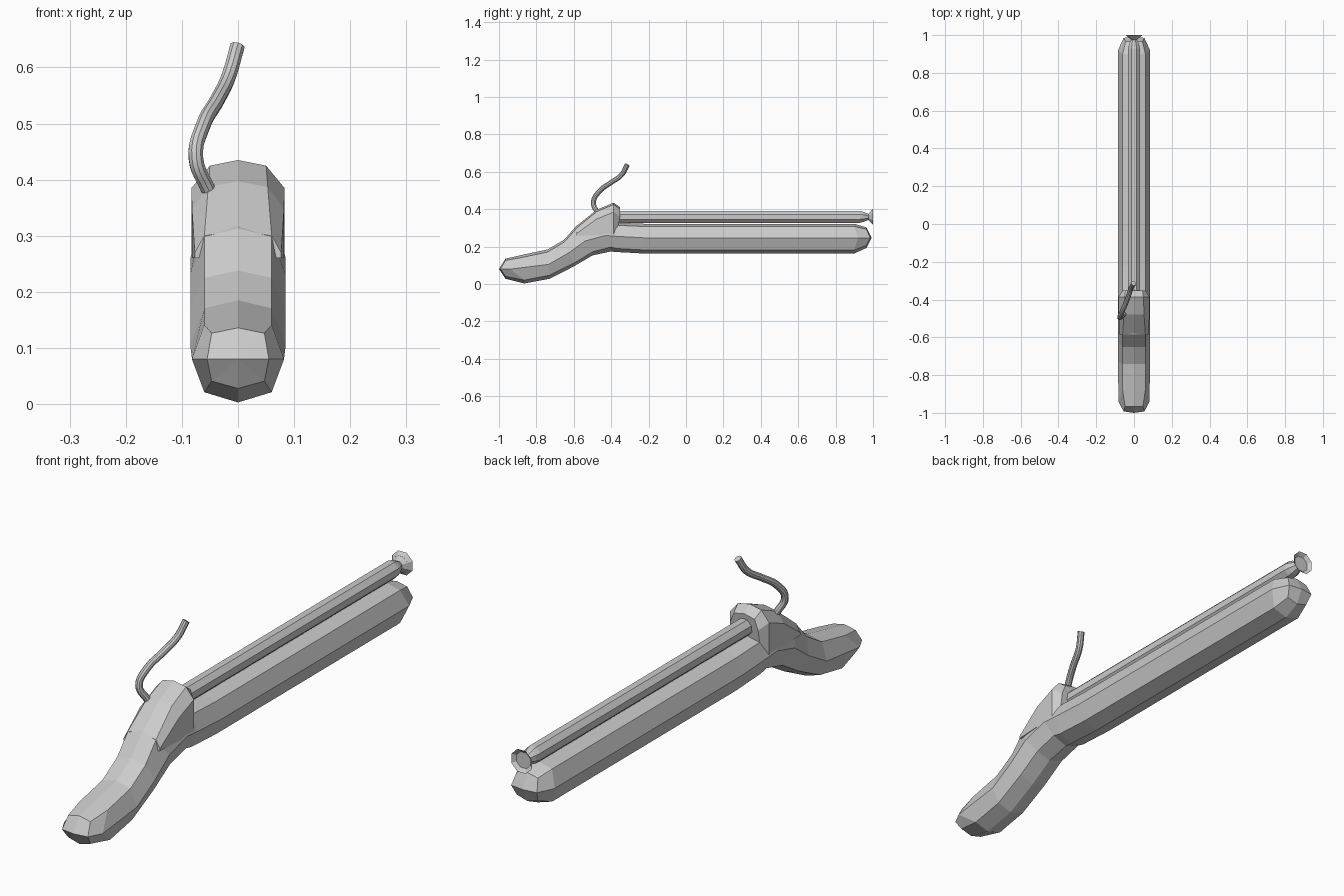
import bpy, bmesh
from math import cos, sin, pi

if "Cube" in bpy.data.objects:
    bpy.data.objects.remove(bpy.data.objects["Cube"])


def make_object(name, bm):
    bmesh.ops.recalc_face_normals(bm, faces=bm.faces)
    mesh = bpy.data.meshes.new(name)
    bm.to_mesh(mesh)
    bm.free()
    ob = bpy.data.objects.new(name, mesh)
    bpy.context.collection.objects.link(ob)
    return ob


def loft(name, rings, tips=(None, None)):
    """Skin closed rings; each end gets a fan to a tip or one flat face."""
    bm = bmesh.new()
    loops = [[bm.verts.new(p) for p in ring] for ring in rings]
    n = len(loops[0])
    for a, b in zip(loops, loops[1:]):
        for i in range(n):
            j = (i + 1) % n
            bm.faces.new((a[i], a[j], b[j], b[i]))
    for loop, tip in zip((loops[0], loops[-1]), tips):
        if tip is None:
            bm.faces.new(loop)
        else:
            c = bm.verts.new(tip)
            for i in range(n):
                bm.faces.new((loop[i], loop[(i + 1) % n], c))
    return make_object(name, bm)


def section(top, mid, low, w_edge, w_mid):
    """Eight-sided stock section from (y, z) of its top, middle and bottom."""
    def mix(a, b, f):
        return (a[0], a[1] + (b[1] - a[1]) * f)
    hi, lo = mix(top, low, 0.09), mix(low, top, 0.12)
    half = [(0, top), (w_edge, hi), (w_mid, mid), (w_edge, lo), (0, low)]
    ring = half + [(-x, p) for x, p in half[-2:0:-1]]
    return [(x, p[0], p[1]) for x, p in ring]


# stock: curved grip running into the long straight fore-end
E, M = 0.06, 0.085
stock_profile = [
    ((-0.965, 0.136), (-0.992, 0.08), (-0.965, 0.028), 0.047, 0.055),
    ((-0.88, 0.155), (-0.94, 0.08), (-0.865, 0.003), E, 0.082),
    ((-0.74, 0.185), (-0.735, 0.105), (-0.73, 0.028), E, M),
    ((-0.65, 0.238), (-0.625, 0.168), (-0.60, 0.094), E, M),
    ((-0.585, 0.313), (-0.54, 0.23), (-0.50, 0.153), E, M),
    ((-0.47, 0.37), (-0.43, 0.26), (-0.403, 0.174), E, M),
    ((-0.37, 0.328), (-0.37, 0.255), (-0.37, 0.171), E, M),
    ((-0.22, 0.322), (-0.22, 0.247), (-0.22, 0.163), E, M),
    ((0.90, 0.322), (0.92, 0.247), (0.90, 0.163), E, M),
    ((0.965, 0.303), (0.985, 0.247), (0.965, 0.193), 0.045, 0.055),
]
loft("stock", [section(*s) for s in stock_profile],
     ((0, -1.0, 0.08), (0, 0.992, 0.247)))

# breech hump rising at the rear of the barrel
hump_profile = [(-0.585, 0.31, 0.06, 0.077), (-0.478, 0.397, 0.053, 0.082),
                (-0.387, 0.435, 0.05, 0.083), (-0.353, 0.411, 0.045, 0.06)]
hump = []
for k, (y, z, a, b) in enumerate(hump_profile):
    side = max(z - 0.05, 0.27)
    half = [(a, z - 0.01), (b, side)]
    foot = (b, 0.26)
    yf = -0.37 if k == 3 else y
    ring = [(0, y, z)] + [(x, y, h) for x, h in half] + [(foot[0], yf, foot[1])]
    ring += [(-x, yy, h) for x, yy, h in ring[:0:-1]]
    hump.append(ring)
loft("breech_hump", hump)

# barrel: octagonal tube with a pinched neck and a dished flared mouth
barrel_profile = [(-0.40, 0.034), (0.93, 0.034), (0.95, 0.029), (0.975, 0.017),
                  (1.0, 0.047), (0.988, 0.033)]
loft("barrel", [[(r * cos((i + 0.5) * pi / 4), y, 0.359 + r * sin((i + 0.5) * pi / 4))
                 for i in range(8)] for y, r in barrel_profile])

# fuse: smooth curved cord
path = [(-0.053, -0.475, 0.382), (-0.075, -0.495, 0.438), (-0.062, -0.462, 0.497),
        (-0.038, -0.405, 0.54), (-0.017, -0.345, 0.583), (-0.001, -0.314, 0.638)]
curve = bpy.data.curves.new("fuse", 'CURVE')
curve.dimensions = '3D'
curve.bevel_depth = 0.0135
curve.bevel_resolution = 3
curve.resolution_u = 6
curve.use_fill_caps = True
spline = curve.splines.new('BEZIER')
spline.bezier_points.add(len(path) - 1)
for bp, co in zip(spline.bezier_points, path):
    bp.co = co
    bp.handle_left_type = bp.handle_right_type = 'AUTO'
fuse = bpy.data.objects.new("fuse", curve)
bpy.context.collection.objects.link(fuse)
bpy.context.view_layer.objects.active = fuse
fuse.select_set(True)
bpy.ops.object.convert(target='MESH')
bpy.ops.object.shade_smooth_by_angle()
